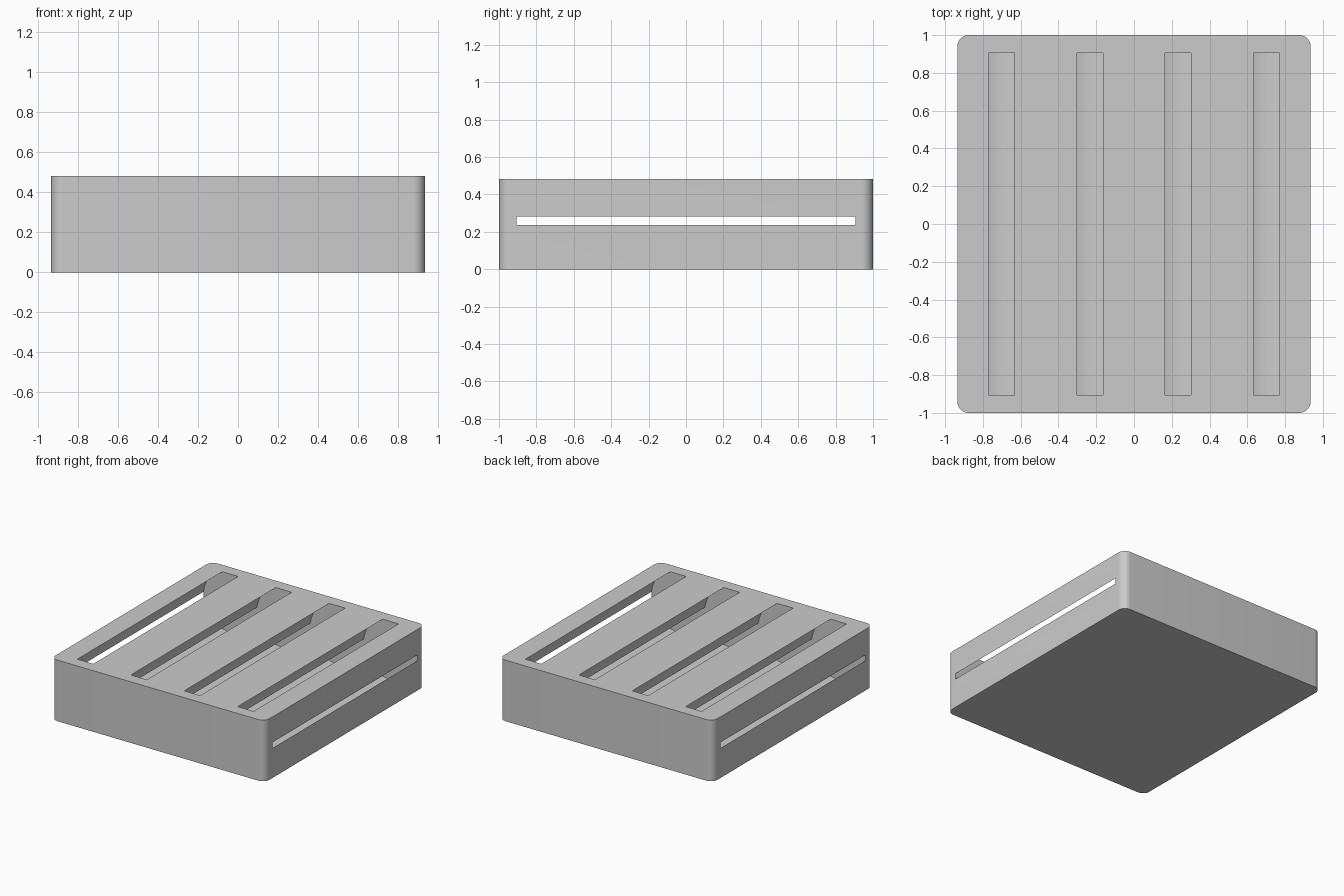
import bpy, math

cube = bpy.data.objects.get("Cube")
if cube:
    bpy.data.objects.remove(cube, do_unlink=True)

WIDTH, DEPTH, HEIGHT = 1.87, 2.0, 0.483
CORNER = 0.06
BORE_RADIUS, BORE_LENGTH, BORE_Z = 0.235, 1.81, 0.2585
SPACING = 0.4674

# Single grey material
grey = bpy.data.materials.new("light grey")
grey.use_nodes = True
colour = (0.6, 0.6, 0.6, 1)
grey.diffuse_color = colour
grey.node_tree.nodes["Principled BSDF"].inputs["Base Color"].default_value = colour

# Block with rounded upright corners
bpy.ops.mesh.primitive_cube_add(size=1, location=(0, 0, HEIGHT / 2))
tray = bpy.context.object
tray.name = "tray_block"
tray.scale = (WIDTH, DEPTH, HEIGHT)
bpy.ops.object.transform_apply(location=True, scale=True)
tray.data.materials.append(grey)
weights = tray.data.attributes.new("bevel_weight_edge", 'FLOAT', 'EDGE')
for edge in tray.data.edges:
    a, b = (tray.data.vertices[i].co for i in edge.vertices)
    weights.data[edge.index].value = float(abs(a.z - b.z) > HEIGHT / 2)
bevel = tray.modifiers.new("rounded_corners", 'BEVEL')
bevel.limit_method = 'WEIGHT'
bevel.width = CORNER
bevel.segments = 12

# Four round channels that break through the top, the sides and each other
cutters = []
for i in range(4):
    bpy.ops.mesh.primitive_cylinder_add(
        vertices=128, radius=BORE_RADIUS, depth=BORE_LENGTH,
        location=((i - 1.5) * SPACING, 0, BORE_Z), rotation=(math.pi / 2, 0, 0))
    cutter = bpy.context.object
    cutter.name = f"channel_cutter_{i + 1}"
    cutter.data.materials.append(grey)
    cutter.hide_render = True
    cutters.append(cutter)
    cut = tray.modifiers.new(f"channel_{i + 1}", 'BOOLEAN')
    cut.operation = 'DIFFERENCE'
    cut.solver = 'EXACT'
    cut.object = cutter

# Apply the cuts, drop the cutters and smooth the curved walls
bpy.ops.object.select_all(action='DESELECT')
tray.select_set(True)
bpy.context.view_layer.objects.active = tray
for name in [m.name for m in tray.modifiers]:
    bpy.ops.object.modifier_apply(modifier=name)
for cutter in cutters:
    bpy.data.objects.remove(cutter, do_unlink=True)
bpy.ops.object.shade_smooth_by_angle(angle=math.radians(30))
